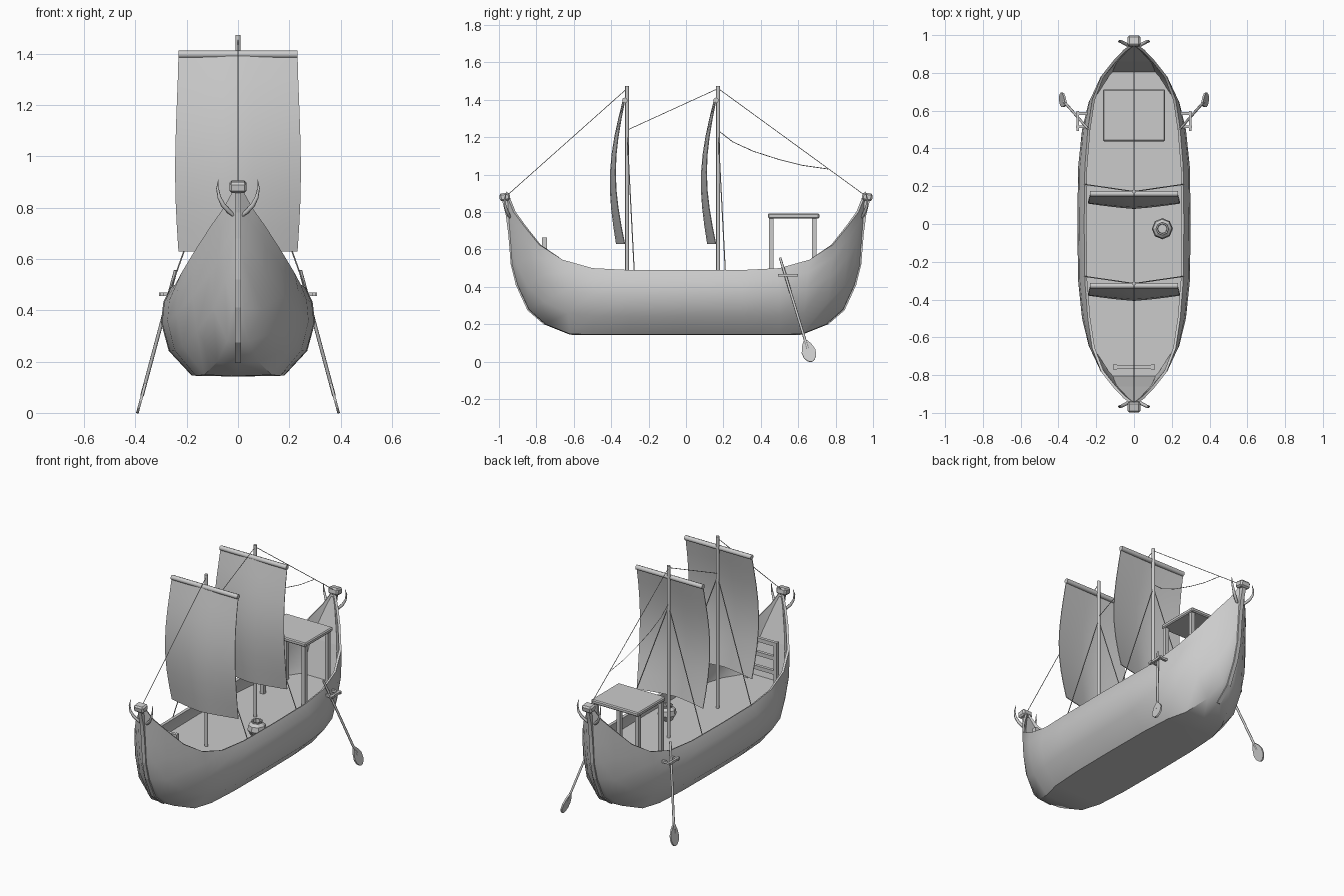
import bpy, math
from mathutils import Vector

if "Cube" in bpy.data.objects:
    bpy.data.objects.remove(bpy.data.objects["Cube"])


def mesh(name, verts, faces, smooth=None, thick=0, offset=-1):
    me = bpy.data.meshes.new(name)
    me.from_pydata(verts, [], faces)
    ob = bpy.data.objects.new(name, me)
    bpy.context.collection.objects.link(ob)
    bpy.ops.object.select_all(action='DESELECT')
    bpy.context.view_layer.objects.active = ob
    ob.select_set(True)
    bpy.ops.object.mode_set(mode='EDIT')
    bpy.ops.mesh.select_all(action='SELECT')
    bpy.ops.mesh.normals_make_consistent(inside=False)
    bpy.ops.object.mode_set(mode='OBJECT')
    if thick:
        m = ob.modifiers.new('Thickness', 'SOLIDIFY')
        m.thickness, m.offset = thick, offset
        bpy.ops.object.modifier_apply(modifier=m.name)
    if smooth:
        bpy.ops.object.shade_smooth_by_angle(angle=math.radians(smooth))
    return ob


def grid(rows, cols):
    return [(r * cols + c, r * cols + c + 1, (r + 1) * cols + c + 1, (r + 1) * cols + c)
            for r in range(rows - 1) for c in range(cols - 1)]


def box(name, c, d, bevel=0):
    bpy.ops.mesh.primitive_cube_add(size=1, location=c)
    ob = bpy.context.object
    ob.name = name
    ob.scale = d
    bpy.ops.object.transform_apply(location=False, rotation=False)
    if bevel:
        ob.modifiers.new('Bevel', 'BEVEL').width = bevel
    return ob


def rod(name, a, b, r, n=8):
    a, b = Vector(a), Vector(b)
    bpy.ops.mesh.primitive_cylinder_add(vertices=n, radius=r, depth=(b - a).length, location=(a + b) / 2)
    ob = bpy.context.object
    ob.name = name
    ob.rotation_euler = (b - a).to_track_quat('Z', 'Y').to_euler()
    bpy.ops.object.shade_smooth_by_angle(angle=math.radians(50))
    return ob


def tube(name, pts, radii, res=1):
    cu = bpy.data.curves.new(name, 'CURVE')
    cu.dimensions = '3D'
    cu.bevel_depth, cu.bevel_resolution, cu.use_fill_caps = 1, res, True
    sp = cu.splines.new('POLY')
    sp.points.add(len(pts) - 1)
    for p, co, r in zip(sp.points, pts, radii):
        p.co, p.radius = (*co, 1), r
    ob = bpy.data.objects.new(name, cu)
    bpy.context.collection.objects.link(ob)
    return ob


# Hull: stations (keel y, keel z, gunwale y, gunwale z, half width, gunwale factor, bottom factor)
half = [(0, .145, 0, .49, .30, .88, .6), (.3, .145, .3, .49, .296, .88, .6),
        (.5, .145, .5, .5, .275, .89, .6), (.62, .148, .66, .545, .24, .92, .55),
        (.75, .2, .785, .625, .178, .97, .45), (.84, .28, .87, .73, .105, 1, .4),
        (.9, .41, .922, .80, .055, 1, .4), (.93, .52, .955, .88, .012, 1, 1)]
stations = [(-s[0], s[1], -s[2], *s[3:]) for s in half[:0:-1]] + half
verts = []
for yb, zb, yt, zt, w, g, b in stations:
    sec = [(b, 0), (.9, .28), (1, .6), ((1 + g) / 2 + .03 * (1 - g) / .12, .83), (g, 1)]
    sec = [(-x, z) for x, z in sec[::-1]] + [(0, -.01)] + sec
    verts += [(x * w, yb + (yt - yb) * z, zb + (zt - zb) * z) for x, z in sec]
hull_faces = grid(len(stations), 11)
mesh('hull', verts, hull_faces, 40, .014)

# Deck
d = [(0, .284), (.3, .28), (.5, .258), (.66, .212), (.81, .115)]
d = [(-y, x) for y, x in d[:0:-1]] + d
mesh('deck', [(s * x, y, .39) for y, x in d for s in (-1, 1)], grid(len(d), 2), 0, .015)

for e, end in ((-1, 'bow'), (1, 'stern')):
    # Sloping panel closing the hull end
    p = [(.115, .81, .385), (.09, .865, .6), (.012, .945, .85)]
    mesh(end + '_panel', [(s * x, e * y, z) for x, y, z in p for s in (-1, 1)], grid(3, 2), 0, .006)
    # Stem strip along the end profile
    out = [(.755, .195), (.848, .275), (.91, .41), (.937, .52), (.95, .68), (.963, .78), (.985, .87)]
    v = []
    for y, z in out:
        for x, k in ((-.012, 0), (.012, 0), (.012, 1), (-.012, 1), (-.012, 0)):
            v.append((x, e * (y - .032 * k), z + .012 * k))
    mesh(end + '_stem', v, grid(len(out), 5) + [(0, 1, 2, 3), (30, 31, 32, 33)])
    # Head block and horns
    h = box(end + '_head', (0, e * .969, .881), (.068, .056, .042), .009)
    h.rotation_euler.x = -e * .15
    for s in (-1, 1):
        pts = [(.012, .935, .765), (.035, .948, .785), (.058, .96, .81), (.073, .968, .84),
               (.08, .967, .875), (.076, .96, .91)]
        tube(end + '_horn', [(s * x, e * y, z) for x, y, z in pts],
             [.006, .009, .009, .007, .005, .001])

# Masts with yards, sails and shrouds
for y0, n in ((-.315, 'front'), (.172, 'rear')):
    rod(n + '_mast', (0, y0, .385), (0, y0, 1.473), .0105)
    rod(n + '_yard', (-.232, y0 - .012, 1.397), (.232, y0 - .012, 1.397), .015)
    v, R, C = [], 9, 9
    for r in range(R):
        t = r / (R - 1)
        belly = math.sin(math.pi * t)
        w = .232 + .013 * math.sin(math.pi * t ** 1.3)
        for c in range(C):
            u = c / (C - 1) * 2 - 1
            y = y0 - .014 - .05 * belly - (.01 + .035 * t) * (1 - abs(u) ** 1.3)
            v.append((u * w, y, 1.395 - .767 * t))
    mesh(n + '_sail', v, grid(R, C), 60, .004)
    for s in (-1, 1):
        rod(n + '_shroud', (0, y0, 1.22), (s * .262, y0 + .038, .485), .003, 5)

# Stays
rod('bow_stay', (0, -.315, 1.46), (0, -.955, .89), .002, 5)
rod('middle_stay', (0, .172, 1.46), (0, -.31, 1.24), .002, 5)
rod('stern_stay', (0, .172, 1.46), (0, .955, .89), .002, 5)
tube('slack_rope', [(0, .18, 1.23), (0, .25, 1.175), (0, .36, 1.125), (0, .5, 1.08), (0, .62, 1.05), (0, .76, 1.03)],
     [.002] * 6, 0)

# Canopy
box('canopy_roof', (0, .575, .779), (.33, .275, .026), .006)
for x in (-.145, .145):
    for y in (.457, .687):
        box('canopy_post', (x, y, .578), (.024, .024, .385))

# Bow railing
for x in (-.1, .1):
    box('railing_post', (x, -.757, .525), (.02, .026, .275))
for z in (.47, .56, .648):
    box('railing_bar', (0, -.757, z), (.2, .02, .025))

# Pot on deck
prof = [(0, .39), (.035, .39), (.056, .425), (.05, .455), (.032, .47), (.034, .48), (.026, .48), (.024, .44), (0, .44)]
v = [(.15 + r * math.cos(k * math.pi / 4), -.025 + r * math.sin(k * math.pi / 4), z)
     for r, z in prof for k in range(9)]
mesh('pot', v, grid(len(prof), 9), 0)

# Steering oars and their locks
for s in (-1, 1):
    a, b = Vector((s * .243, .503, .555)), Vector((s * .392, .672, .0))
    rod('oar_shaft', a, a.lerp(b, .88), .007)
    ax = (b - a).normalized()
    side = Vector((0, 1, 0)) - ax * ax.y
    side.normalize()
    outline = [(.79, .006), (.84, .026), (.9, .038), (.95, .034), (.985, .02), (1, .006)]
    v = [a.lerp(b, t) + side * w * k for t, w in outline for k in (-1, 1)]
    mesh('oar_blade', v, grid(len(outline), 2), 0, .01, 0)
    box('oar_lock_rail', (s * .297, .545, .463), (.014, .105, .014))
    for y in (.515, .585):
        box('oar_lock_peg', (s * .277, y, .463), (.062, .014, .014))
